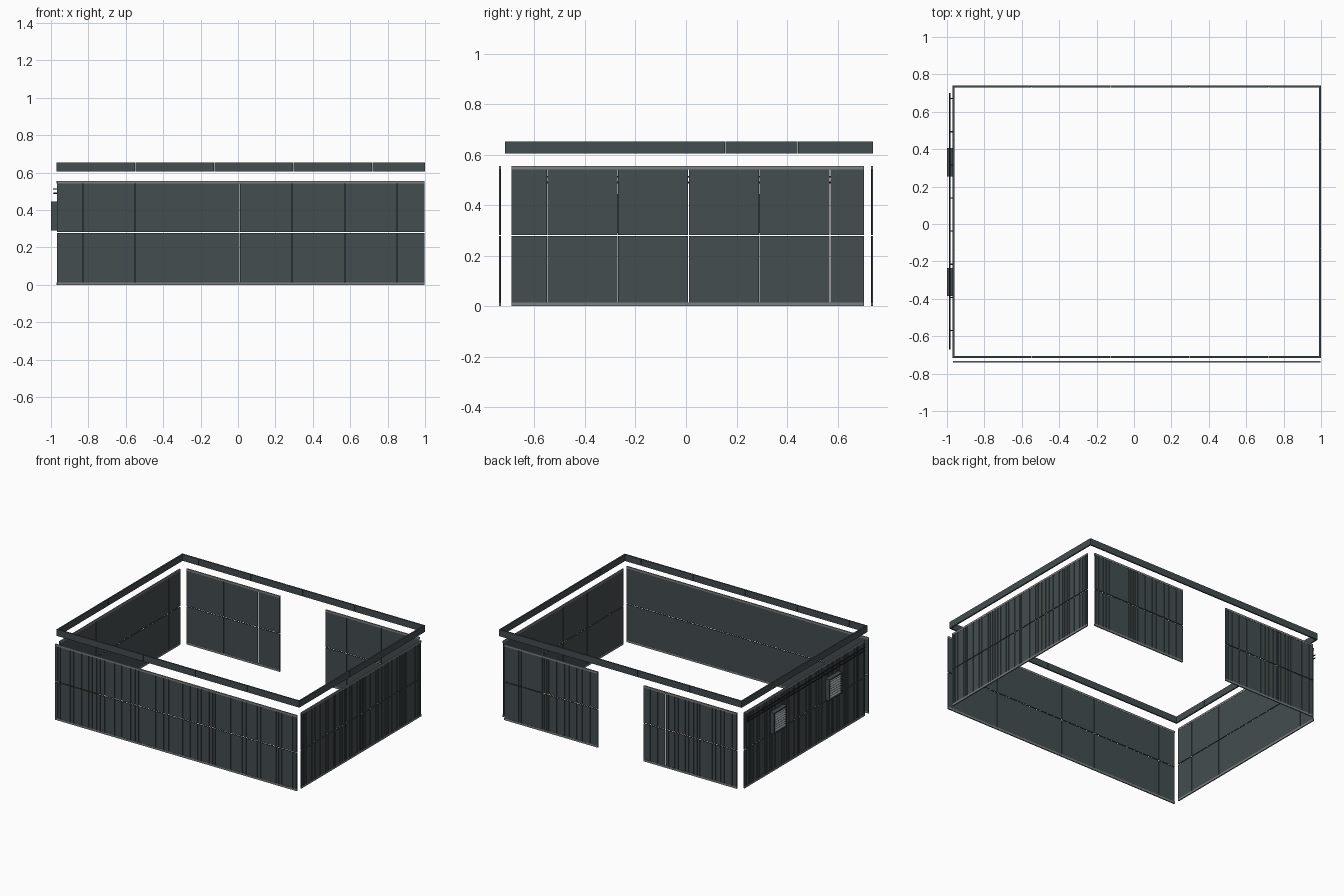
import bpy, bmesh, random
from mathutils import Matrix, Vector

if "Cube" in bpy.data.objects:
    bpy.data.objects.remove(bpy.data.objects["Cube"])

random.seed(4)


def material(name, rgb):
    m = bpy.data.materials.new(name)
    m.diffuse_color = (*rgb, 1)
    m.use_nodes = True
    m.node_tree.nodes["Principled BSDF"].inputs["Base Color"].default_value = m.diffuse_color
    return m


DARK = material("dark_cladding", (0.058, 0.075, 0.08))
GREY = material("rail_grey", (0.2, 0.22, 0.22))
BLACK = material("cable_black", (0.02, 0.024, 0.026))


def add_box(bm, lo, hi, rot=None):
    lo, hi = Vector(lo), Vector(hi)
    m = Matrix.Translation((lo + hi) / 2)
    if rot:
        m = m @ rot
    bmesh.ops.create_cube(bm, size=1, matrix=m @ Matrix.Diagonal((*(hi - lo), 1)))


def finish(name, bm, mat):
    me = bpy.data.meshes.new(name)
    bm.to_mesh(me)
    bm.free()
    me.materials.append(mat)
    ob = bpy.data.objects.new(name, me)
    bpy.context.collection.objects.link(ob)
    return ob


def wall_box(bm, axis, a0, a1, d0, d1, z0, z1):
    """Box running along an axis, between two depths on the other axis."""
    d0, d1 = min(d0, d1), max(d0, d1)
    if axis == "x":
        add_box(bm, (a0, d0, z0), (a1, d1, z1))
    else:
        add_box(bm, (d0, a0, z0), (d1, a1, z1))


HEIGHT, MID, GAP = 0.555, 0.28, 0.0025


def wall(name, axis, outer, sign, a0, a1, seams):
    edges = [a0] + seams + [a1]
    panels, slats, rails = bmesh.new(), bmesh.new(), bmesh.new()
    for s, e in zip(edges, edges[1:]):
        s += GAP / 2 if s != a0 else 0
        e -= GAP / 2 if e != a1 else 0
        # irregular slat widths shared by the upper and lower rows
        strips, p = [], s
        while p < e - 0.012:
            w = min(random.choice([0.012, 0.02, 0.03, 0.055]), e - p)
            strips.append((p, p + w))
            p += w + random.choice([0.006, 0.009])
        for z0, z1 in ((0.012, MID - GAP), (MID + GAP, HEIGHT - 0.012)):
            wall_box(panels, axis, s, e, outer - sign * 0.008, outer - sign * 0.005, z0, z1)
            for u, v in strips:
                wall_box(slats, axis, u, v, outer - sign * 0.005, outer - sign * 0.001, z0, z1)
    # bottom and top rails
    for z0 in (0, HEIGHT - 0.014):
        wall_box(rails, axis, a0, a1, outer - sign * 0.009, outer, z0, z0 + 0.014)
    finish(name + "_panels", panels, DARK)
    finish(name + "_slats", slats, DARK)
    finish(name + "_rails", rails, GREY)


# Four cladding walls, the back one split by an opening
side_seams = [-0.55, -0.27, 0.01, 0.29, 0.57]
wall("front_wall", "x", -0.741, -1, -0.968, 0.997,
     [-0.83, -0.55, -0.27, 0.01, 0.29, 0.57, 0.85])
wall("right_wall", "y", 0.998, 1, -0.69, 0.705, side_seams)
wall("left_wall", "y", -0.970, -1, -0.69, 0.705, side_seams)
wall("back_wall_left", "x", 0.741, 1, -0.93, -0.175, [-0.63, -0.35])
wall("back_wall_right", "x", 0.741, 1, 0.198, 0.959, [0.37, 0.65])

# Parapet band floating above the walls, in jointed lengths
X0, X1, Y0, Y1, T = -0.971, 1.0, -0.717, 0.741, 0.010
Z0, Z1 = 0.605, 0.653


def band(name, axis, d0, d1, a0, a1, n):
    bm = bmesh.new()
    step = (a1 - a0) / n
    for i in range(n):
        wall_box(bm, axis, a0 + i * step, a0 + (i + 1) * step - 0.001, d0, d1, Z0, Z1)
    finish(name, bm, DARK)


band("parapet_front", "x", Y0, Y0 + T, X0, X1, 14)
band("parapet_back", "x", Y1 - T, Y1, X0, X1, 14)
band("parapet_left", "y", X0, X0 + T, Y0 + T, Y1 - T, 5)
band("parapet_right", "y", X1 - T, X1, Y0 + T, Y1 - T, 5)

# Louvred vents on the left wall
for i, y0 in enumerate((-0.385, 0.255)):
    y1, z0, z1, f = y0 + 0.15, 0.29, 0.445, 0.008
    bm = bmesh.new()
    add_box(bm, (-0.978, y0, z0), (-0.969, y1, z1))
    add_box(bm, (-1.0, y0, z0), (-0.978, y0 + f, z1))
    add_box(bm, (-1.0, y1 - f, z0), (-0.978, y1, z1))
    add_box(bm, (-1.0, y0 + f, z0), (-0.978, y1 - f, z0 + f))
    add_box(bm, (-1.0, y0 + f, z1 - f), (-0.978, y1 - f, z1))
    finish("vent_frame_%d" % (i + 1), bm, DARK)
    bm = bmesh.new()
    for k in range(8):
        z = z0 + 0.018 + k * 0.017
        add_box(bm, (-0.999, y0 + f, z - 0.001), (-0.979, y1 - f, z + 0.001),
                Matrix.Rotation(-0.7, 4, "Y"))
    finish("vent_louvres_%d" % (i + 1), bm, GREY)

# Cables along the left wall with their brackets
bm = bmesh.new()
for z in (0.49, 0.513):
    m = Matrix.Translation((-0.985, 0.015, z)) @ Matrix.Rotation(1.5707963, 4, "X")
    bmesh.ops.create_cone(bm, cap_ends=True, segments=8, radius1=0.0035, radius2=0.0035,
                          depth=1.37, matrix=m)
finish("cables", bm, BLACK)
bm = bmesh.new()
for k in range(8):
    y = 0.67 - k * 0.177
    for z in (0.49, 0.513):
        add_box(bm, (-0.985, y - 0.003, z - 0.003), (-0.969, y + 0.003, z + 0.003))
finish("cable_brackets", bm, BLACK)
